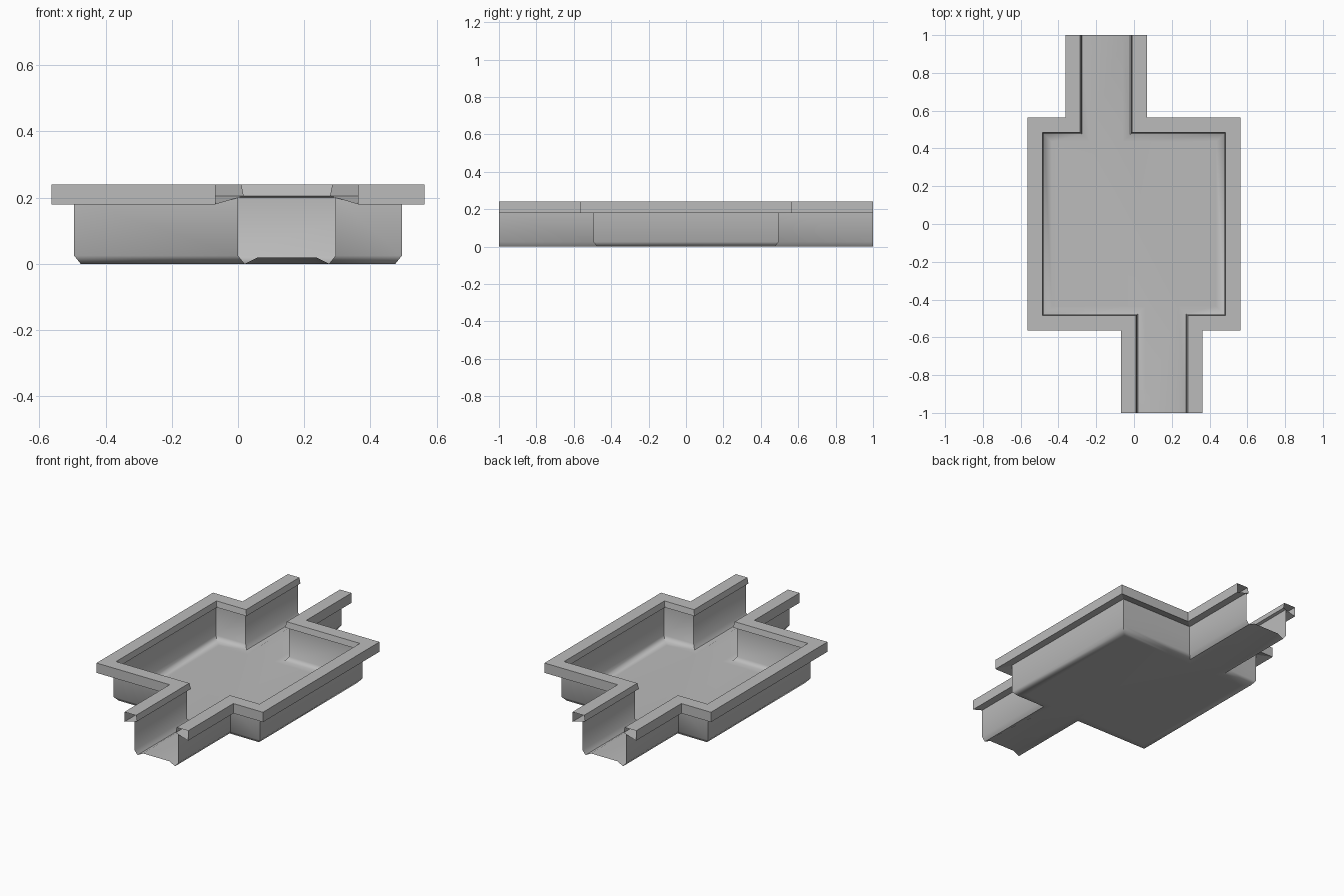
import bpy, bmesh, math
from mathutils import Vector

cube = bpy.data.objects.get("Cube")
if cube:
    bpy.data.objects.remove(cube, do_unlink=True)

grey = bpy.data.materials.new("plain_grey")
grey.use_nodes = True
grey.diffuse_color = (0.5, 0.5, 0.5, 1)
grey.node_tree.nodes["Principled BSDF"].inputs["Base Color"].default_value = (0.5, 0.5, 0.5, 1)

# Plan line of one wall; the other wall is the same line turned half a circle
WALL = 0.495
PLAN = [Vector(p) for p in [(0.295, -1), (0.295, -WALL), (WALL, -WALL),
                            (WALL, WALL), (0, WALL), (0, 1)]]


def offset_path(path, d):
    """Move a right-angled path outwards by d with mitred corners."""
    normals = []
    for a, b in zip(path, path[1:]):
        t = (b - a).normalized()
        normals.append(Vector((t.y, -t.x)))
    result = []
    for i, p in enumerate(path):
        n = Vector((0, 0))
        if i > 0:
            n += normals[i - 1]
        if i < len(normals):
            n += normals[i]
        result.append(p + n * d)
    return result


def sweep(bm, path, profile, closed=False):
    """Sweep (offset, height) points along a path; returns the vertex rows."""
    rows = [[bm.verts.new((p.x, p.y, z)) for p in offset_path(path, d)]
            for d, z in profile]
    pairs = list(zip(rows, rows[1:]))
    if closed:
        pairs.append((rows[-1], rows[0]))
    for top, low in pairs:
        for i in range(len(path) - 1):
            bm.faces.new((top[i], top[i + 1], low[i + 1], low[i]))
    return rows


def finish(bm, name):
    mesh = bpy.data.meshes.new(name)
    bm.to_mesh(mesh)
    bm.free()
    mesh.materials.append(grey)
    obj = bpy.data.objects.new(name, mesh)
    bpy.context.collection.objects.link(obj)
    bpy.ops.object.select_all(action='DESELECT')
    obj.select_set(True)
    bpy.context.view_layer.objects.active = obj
    bpy.ops.object.shade_smooth_by_angle(angle=math.radians(60))
    return obj


paths = [PLAN, [-p for p in PLAN]]

# Basin: thin walls, bevelled foot and floor
bm = bmesh.new()
basin_profile = [(0, 0.2), (0, 0.025), (-0.02, 0), (-0.06, 0)]
a, b = [sweep(bm, path, basin_profile)[-1] for path in paths]
for v in (a[0], a[-1], b[0], b[-1]):
    v.co.z = 0.02          # channel floors rise towards their open ends
bm.faces.new((b[5], a[0], a[1], b[4]))
bm.faces.new((a[5], b[0], b[1], a[4]))
bm.faces.new(a[1:5] + b[1:5])
finish(bm, "basin")

# Rim: hollow ledge, open at the channel ends
rim_profile = [(0.068, 0.18), (0.068, 0.24), (-0.01, 0.24),
               (-0.017, 0.205), (0, 0.2)]
for name, path in zip(("left_rim", "right_rim"), paths):
    bm = bmesh.new()
    sweep(bm, path, rim_profile, closed=True)
    obj = finish(bm, name)
    obj.data.shade_flat()
